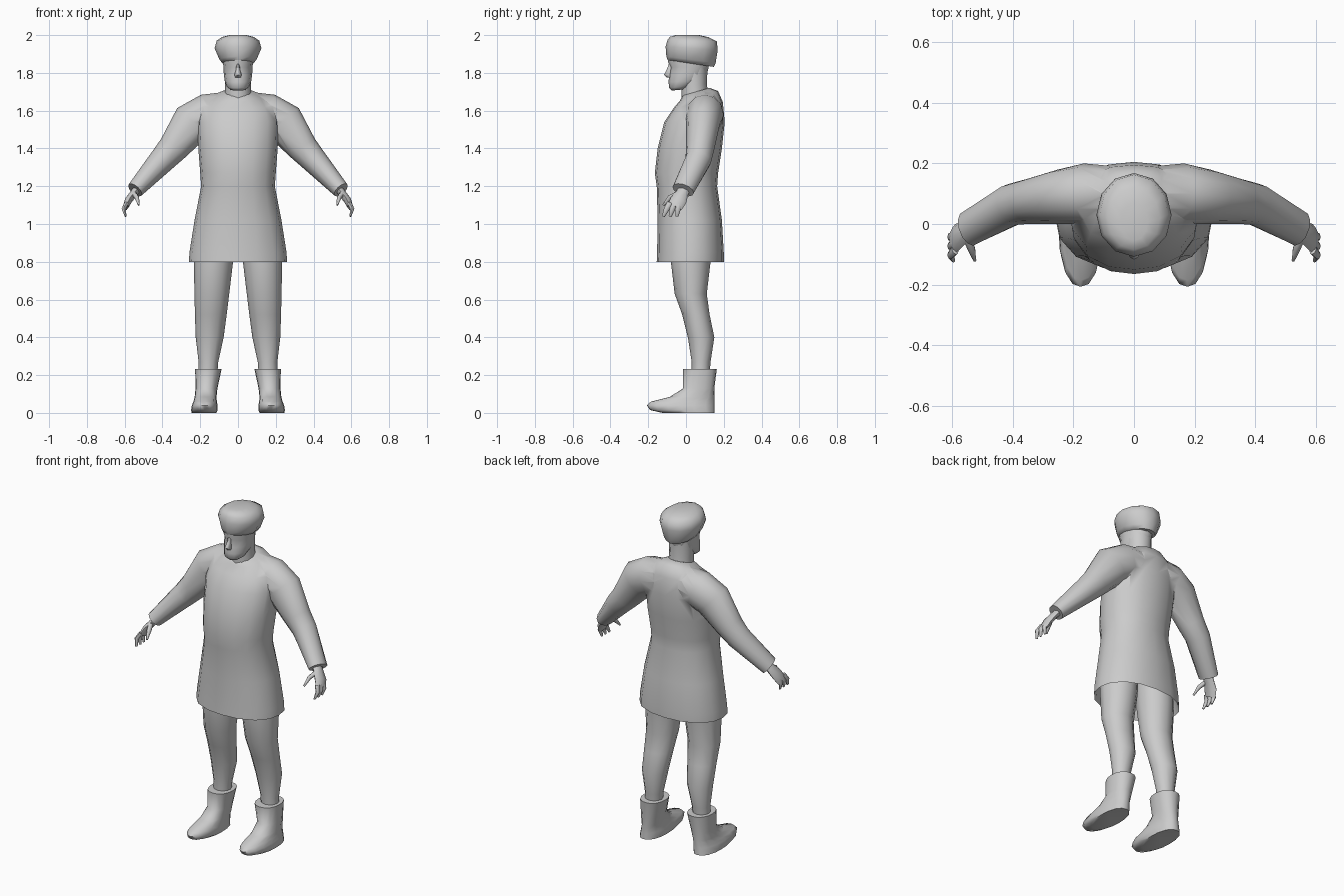
import bpy, bmesh, math
from mathutils import Vector

cube = bpy.data.objects.get("Cube")
if cube:
    bpy.data.objects.remove(cube, do_unlink=True)

colour = (.6, .6, .6, 1)
grey = bpy.data.materials.new("plain grey")
grey.use_nodes = True
grey.diffuse_color = colour
grey.node_tree.nodes["Principled BSDF"].inputs["Base Color"].default_value = colour


def shade(obj):
    """Smooth the surface but keep sharp creases."""
    bpy.ops.object.select_all(action="DESELECT")
    obj.select_set(True)
    bpy.context.view_layer.objects.active = obj
    bpy.ops.object.shade_smooth_by_angle(angle=math.radians(60))


def skin(name, rings):
    """Bridge rings of points into a closed, smooth-shaded object."""
    bm = bmesh.new()
    loops = [[bm.verts.new(point) for point in ring] for ring in rings]
    for lower, upper in zip(loops, loops[1:]):
        for i in range(len(lower)):
            bm.faces.new((lower[i - 1], lower[i], upper[i], upper[i - 1]))
    bm.faces.new(loops[0])
    bm.faces.new(loops[-1])
    bmesh.ops.recalc_face_normals(bm, faces=bm.faces)
    mesh = bpy.data.meshes.new(name)
    bm.to_mesh(mesh)
    bm.free()
    mesh.materials.append(grey)
    obj = bpy.data.objects.new(name, mesh)
    bpy.context.collection.objects.link(obj)
    shade(obj)
    return obj


def oval(count, power):
    """Unit rounded outline; a higher power is boxier."""
    for i in range(count):
        angle = math.tau * i / count
        c, s = math.cos(angle), math.sin(angle)
        reach = (abs(c) ** power + abs(s) ** power) ** (-1 / power)
        yield c * reach, s * reach


def stack(name, levels, count=12, power=2, side=1,
          centre=lambda z: 0, tilt=lambda z: 0):
    """Body part from level outlines: height, half width, front y, back y."""
    rings = []
    for z, half_width, front, back in levels:
        middle, depth = (front + back) / 2, (back - front) / 2
        rings.append([(side * (centre(z) + half_width * u),
                       middle + depth * v,
                       z + tilt(z) * depth * v) for u, v in oval(count, power)])
    return skin(name, rings)


def tube(name, path, count=8, side=1):
    """Limb along a path: position, thickness radius, depth radius."""
    centres = [Vector(position) for position, thickness, depth in path]
    rings = []
    for i, (position, thickness, depth) in enumerate(path):
        before, after = centres[max(i - 1, 0)], centres[min(i + 1, len(path) - 1)]
        along = (after - before).normalized()
        across = (Vector((0, 1, 0)) - along * along.y).normalized()
        outward = across.cross(along)
        ring = [centres[i] + outward * thickness * u + across * depth * v
                for u, v in oval(count, 2)]
        rings.append([(side * point.x, point.y, point.z) for point in ring])
    return skin(name, rings)


# Coat body, starting with the recessed underside behind the hem
coat = stack("coat", [
    (1, .2, -.12, .16),
    (.82, .25, -.14, .19),
    (.8, .26, -.155, .2),
    (.85, .257, -.153, .2),
    (1.02, .23, -.15, .19),
    (1.2, .195, -.155, .165),
    (1.27, .2, -.165, .17),
    (1.4, .21, -.15, .19),
    (1.54, .215, -.115, .205),
    (1.63, .195, -.065, .195),
    (1.68, .125, -.03, .17),
    (1.7, .075, -.02, .125)],
    count=16, power=2.25, tilt=lambda z: max(0, z - 1.58) * 2.4)

for side, label in ((1, "left"), (-1, "right")):
    # Sleeve, merged into the coat
    sleeve = tube(label + "_sleeve", [
        ((.06, .1, 1.6), .1, .09),
        ((.16, .1, 1.58), .11, .1),
        ((.245, .09, 1.535), .11, .09),
        ((.345, .075, 1.4), .08, .075),
        ((.4, .065, 1.34), .07, .07),
        ((.545, -.015, 1.18), .045, .06)], count=12, side=side)
    union = coat.modifiers.new("join", "BOOLEAN")
    union.operation, union.solver, union.object = "UNION", "EXACT", sleeve
    bpy.context.view_layer.objects.active = coat
    bpy.ops.object.modifier_apply(modifier=union.name)
    bpy.data.objects.remove(sleeve, do_unlink=True)

    # Hand: palm, thumb and fanned fingers
    tube(label + "_palm", [
        ((.52, 0, 1.2), .024, .03),
        ((.55, -.02, 1.165), .02, .034),
        ((.58, -.04, 1.125), .02, .044),
        ((.595, -.06, 1.09), .015, .04)], side=side)
    tube(label + "_thumb", [
        ((.555, -.035, 1.165), .014, .016),
        ((.535, -.085, 1.14), .012, .014),
        ((.525, -.12, 1.1), .005, .006)], side=side)
    for finger, name in enumerate(("index", "middle", "outer")):
        root = -.085 + .024 * finger
        tip = -.12 + .036 * finger
        tube(f"{label}_{name}_finger", [
            ((.59, root, 1.11), .012, .017),
            ((.605, (root + tip) / 2, 1.08), .011, .015),
            ((.595, tip, 1.04), .005, .008)], side=side)

    # Leg, leaning outward toward the ankle
    stack(label + "_leg", [
        (.2, .05, .03, .125),
        (.27, .052, .03, .13),
        (.4, .074, .01, .15),
        (.52, .084, -.02, .125),
        (.63, .092, -.06, .11),
        (.8, .104, -.08, .13),
        (.96, .105, -.085, .135)],
        side=side, centre=lambda z: .17 - .05 * z)

    # Boot: foot rising into the shaft
    stack(label + "_boot", [
        (0, .066, -.125, .15),
        (.015, .07, -.19, .15),
        (.04, .068, -.207, .15),
        (.06, .062, -.185, .15),
        (.085, .058, -.085, .15),
        (.13, .058, -.015, .15),
        (.232, .07, -.015, .163)],
        count=16, power=2.3, side=side, centre=lambda z: .18 - .1 * z)

shade(coat)

# Neck, head and nose
stack("neck", [
    (1.66, .072, -.025, .12),
    (1.73, .068, -.025, .11),
    (1.82, .07, -.03, .115)], tilt=lambda z: .2)
stack("head", [
    (1.71, .038, -.075, 0),
    (1.725, .058, -.09, .03),
    (1.755, .07, -.092, .085),
    (1.79, .075, -.09, .11),
    (1.83, .077, -.082, .12),
    (1.86, .08, -.096, .125),
    (1.92, .08, -.085, .125)], tilt=lambda z: max(0, 1.8 - z))
stack("nose", [
    (1.775, .014, -.1, -.07),
    (1.79, .019, -.117, -.07),
    (1.815, .011, -.103, -.065),
    (1.85, .008, -.09, -.06)], count=8)

# Cap: flared band with a flattened crown
stack("cap", [
    (1.85, .082, -.098, .148),
    (1.87, .098, -.104, .157),
    (1.93, .124, -.108, .168),
    (1.97, .113, -.098, .163),
    (1.99, .085, -.085, .12),
    (2, .045, -.055, .07)], tilt=lambda z: z - 2)
